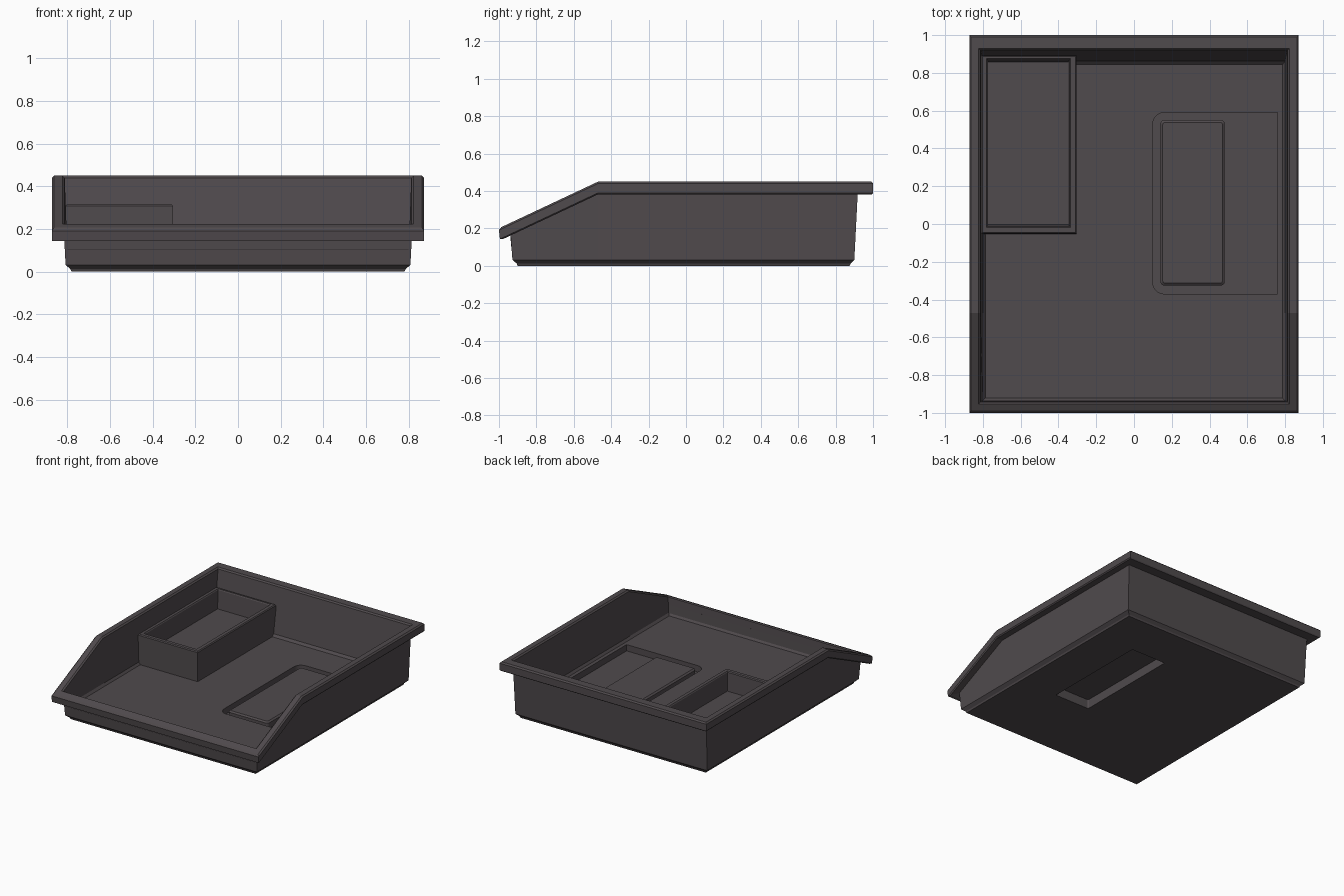
import bpy, bmesh, math

if "Cube" in bpy.data.objects:
    bpy.data.objects.remove(bpy.data.objects["Cube"])

plastic = bpy.data.materials.new("charcoal_plastic")
plastic.diffuse_color = (0.080, 0.069, 0.074, 1)
plastic.use_nodes = True
plastic.node_tree.nodes["Principled BSDF"].inputs["Base Color"].default_value = plastic.diffuse_color
FLOOR = 0.088
BEND = -0.47


def finish(name, bm, mat=True):
    bmesh.ops.recalc_face_normals(bm, faces=bm.faces)
    me = bpy.data.meshes.new(name)
    bm.to_mesh(me)
    bm.free()
    ob = bpy.data.objects.new(name, me)
    bpy.context.collection.objects.link(ob)
    if mat:
        me.materials.append(plastic)
    return ob


def loft(name, rings, mat=True):
    bm = bmesh.new()
    loops = [[bm.verts.new(p) for p in r] for r in rings]
    n = len(loops[0])
    for a, b in zip(loops, loops[1:]):
        for i in range(n):
            j = (i + 1) % n
            bm.faces.new((a[i], a[j], b[j], b[i]))
    bm.faces.new(loops[0])
    bm.faces.new(loops[-1])
    return finish(name, bm, mat)


def rect(x0, x1, y0, y1, z, r_left=0.0, r_right=0.0, n=6):
    """Rectangle outline with rounded left and right corners."""
    pts = []
    for cx, cy, r, a0 in ((x1, y1, r_right, 0), (x0, y1, r_left, 90),
                          (x0, y0, r_left, 180), (x1, y0, r_right, 270)):
        if r == 0:
            pts.append((cx, cy, z))
            continue
        ox = cx - r if cx == x1 else cx + r
        oy = cy - r if cy == y1 else cy + r
        for k in range(n + 1):
            a = math.radians(a0 + 90 * k / n)
            pts.append((ox + r * math.cos(a), oy + r * math.sin(a), z))
    return pts


def cut(ob, cutter):
    m = ob.modifiers.new("cut", 'BOOLEAN')
    m.operation = 'DIFFERENCE'
    m.solver = 'EXACT'
    m.object = cutter
    bpy.context.view_layer.objects.active = ob
    bpy.ops.object.modifier_apply(modifier=m.name)


def top(y):
    """Height of the rim line: level at the back, sloping down to the front."""
    return 0.45 - max(0, BEND - y) * 0.47


def tray_ring(xh, yf, yb, z, from_rim):
    h = (lambda y: top(y) + z) if from_rim else (lambda y: z)
    right = [(xh, yf), (xh, BEND), (xh, yb)]
    left = [(-x, y) for x, y in reversed(right)]
    return [(x, y, h(y)) for x, y in right + left]


# Tray: one section lofted from underside, over the rim, down to the floor
tray = loft("tray", [tray_ring(*a) for a in (
    (0.78, -0.90, 0.875, 0.0, False),
    (0.785, -0.905, 0.88, 0.012, False),
    (0.808, -0.928, 0.90, 0.032, False),
    (0.815, -0.938, 0.918, -0.065, True),
    (0.865, -0.975, 0.995, -0.068, True),
    (0.872, -0.995, 1.0, -0.060, True),
    (0.872, -1.0, 1.0, -0.010, True),
    (0.862, -0.988, 0.99, 0.0, True),
    (0.822, -0.952, 0.93, 0.0, True),
    (0.812, -0.943, 0.92, -0.010, True),
    (0.800, -0.935, 0.862, 0.105, False),
    (0.787, -0.922, 0.845, FLOOR, False))])

# Floor recess with a raised pad inside, hollowed from underneath
recess = loft("recess_cutter", [rect(0.10, 0.76, -0.37, 0.59, z, 0.06) for z in (0.04, 0.3)], False)
pocket = loft("pocket_cutter", [rect(0.165, 0.46, -0.305, 0.53, z, 0.01, 0.01) for z in (-0.2, 0.07)], False)
pad = loft("grip_pad", [
    rect(0.14, 0.48, -0.325, 0.55, 0.02, 0.02, 0.02),
    rect(0.14, 0.48, -0.325, 0.55, FLOOR - 0.006, 0.02, 0.02),
    rect(0.152, 0.468, -0.313, 0.538, FLOOR + 0.004, 0.012, 0.012)])
cut(tray, recess)
cut(tray, pocket)
cut(pad, pocket)
for c in (recess, pocket):
    bpy.data.objects.remove(c)

# Compartment in the back left corner
loft("compartment", [
    rect(-0.808, -0.303, -0.052, 0.892, FLOOR - 0.02),
    rect(-0.808, -0.305, -0.050, 0.892, 0.308),
    rect(-0.803, -0.311, -0.044, 0.888, 0.315),
    rect(-0.782, -0.337, -0.018, 0.875, 0.315),
    rect(-0.777, -0.342, -0.012, 0.870, 0.308),
    rect(-0.773, -0.347, -0.002, 0.858, 0.17)])
